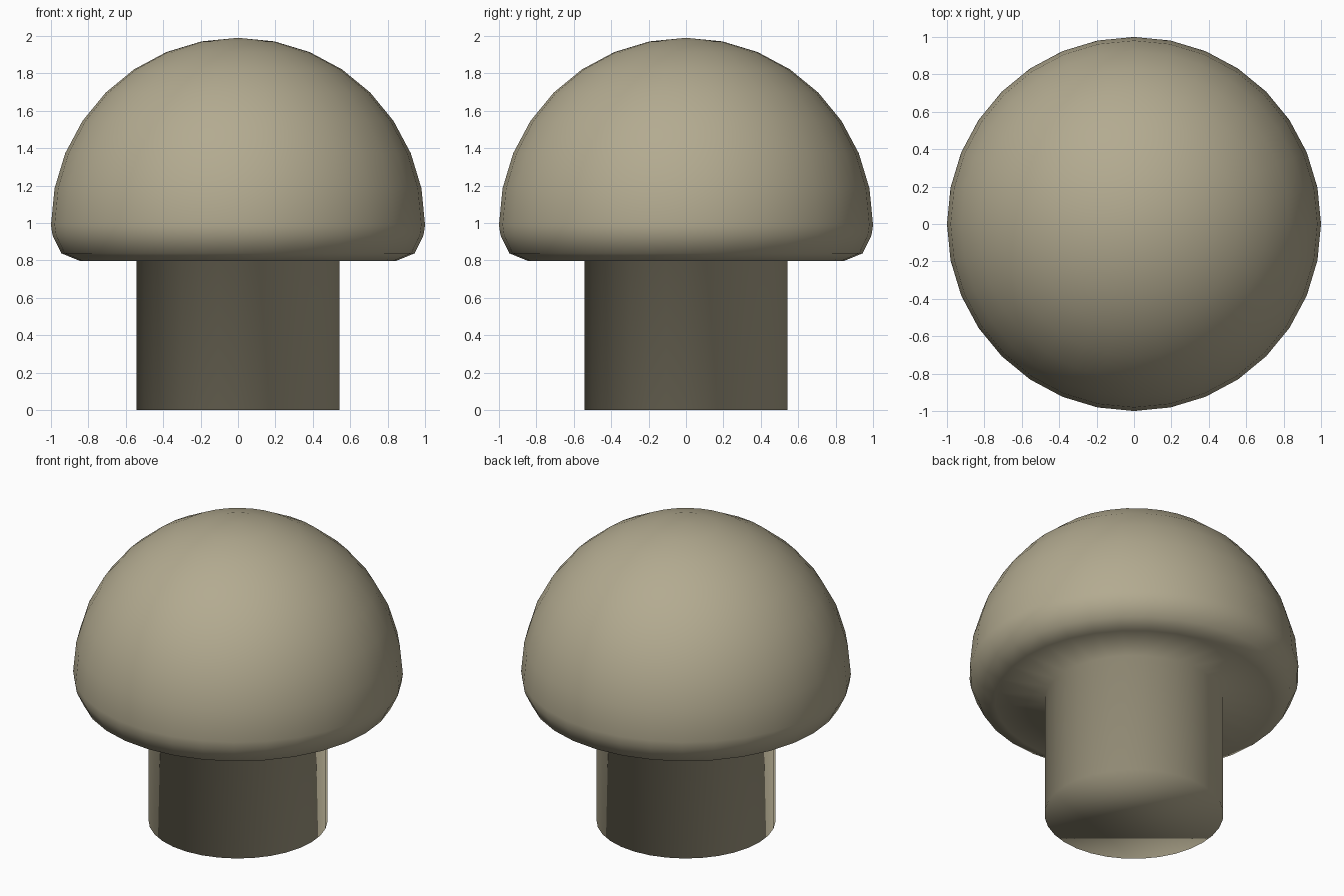
import bpy, bmesh
from math import sin, cos, pi

if "Cube" in bpy.data.objects:
    bpy.data.objects.remove(bpy.data.objects["Cube"])

SEGMENTS = 32
CENTRE_Z = 0.99

# Half profile from the foot of the stem to the last ring below the pole
profile = [(0.543, 0.0), (0.543, 0.797),                # stem
           (0.845, 0.797), (0.945, 0.838), (0.992, 0.935)]  # rounded cap rim
profile += [(cos(i * pi / 16), CENTRE_Z + sin(i * pi / 16)) for i in range(8)]  # dome

bm = bmesh.new()


def ring(radius, z):
    return [bm.verts.new((radius * cos(2 * pi * i / SEGMENTS),
                          radius * sin(2 * pi * i / SEGMENTS), z))
            for i in range(SEGMENTS)]


rings = [ring(r, z) for r, z in profile]

# Side bands
for low, high in zip(rings, rings[1:]):
    for i in range(SEGMENTS):
        j = (i + 1) % SEGMENTS
        bm.faces.new((low[i], low[j], high[j], high[i]))

# Crown fan and flat foot
pole = bm.verts.new((0, 0, CENTRE_Z + 1))
for i in range(SEGMENTS):
    bm.faces.new((rings[-1][i], rings[-1][(i + 1) % SEGMENTS], pole))
bm.faces.new(list(reversed(rings[0])))

# The whole surface is smooth shaded, stem and cap being one skin
for face in bm.faces:
    face.smooth = True

mesh = bpy.data.meshes.new("domed_knob")
bm.to_mesh(mesh)
bm.free()

# Warm olive-grey colour
olive = bpy.data.materials.new("olive_grey")
olive.diffuse_color = (0.45, 0.405, 0.28, 1)
olive.use_nodes = True
olive.node_tree.nodes["Principled BSDF"].inputs["Base Color"].default_value = olive.diffuse_color
mesh.materials.append(olive)
bpy.context.collection.objects.link(bpy.data.objects.new("domed_knob", mesh))
